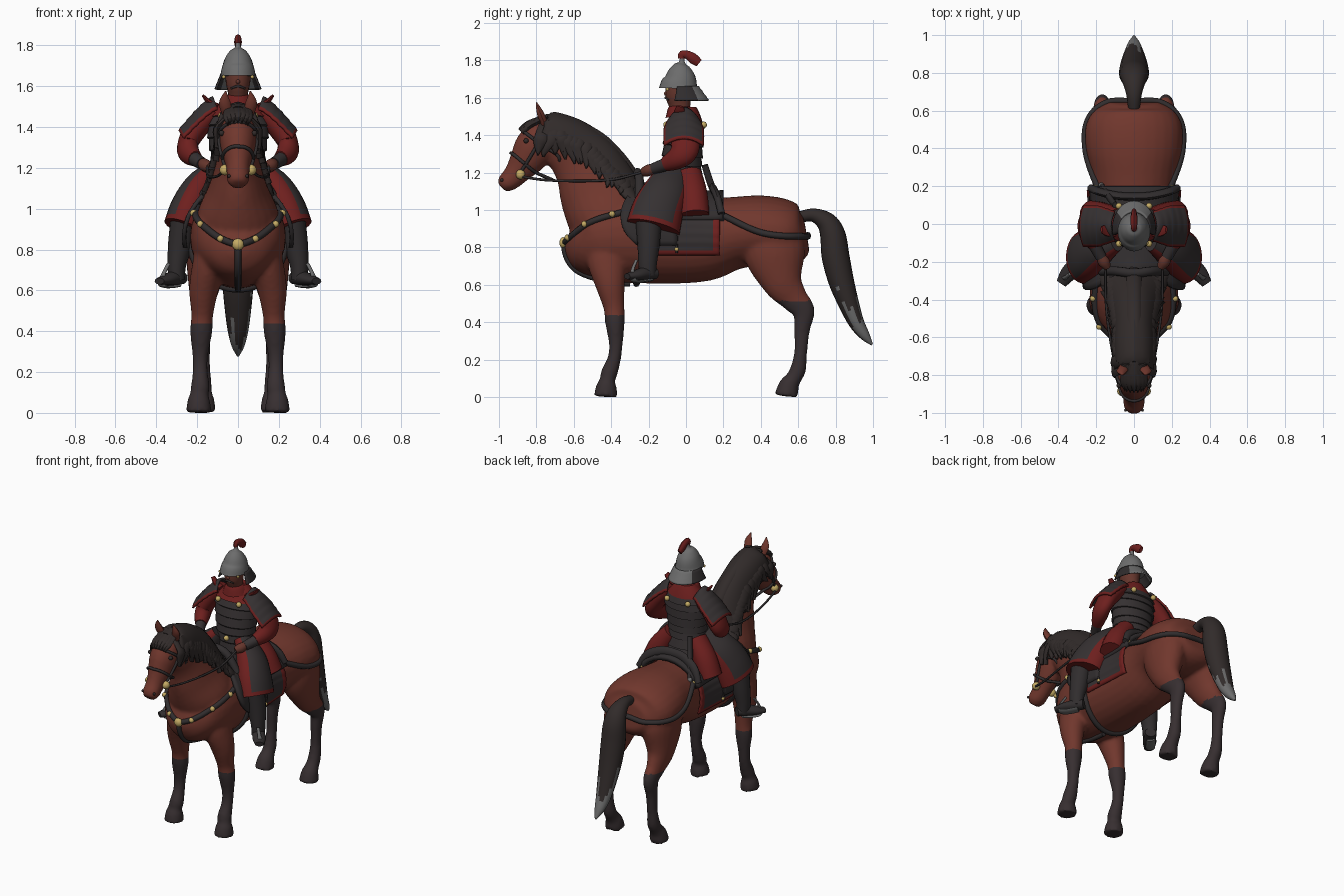
import bpy, bmesh, math, random
from mathutils import Vector as V
from mathutils.bvhtree import BVHTree

if "Cube" in bpy.data.objects:
    bpy.data.objects.remove(bpy.data.objects["Cube"])
random.seed(4)

def mat(name, *c):
    m = bpy.data.materials.new(name)
    m.diffuse_color = (*c, 1)
    m.use_nodes = True
    m.node_tree.nodes["Principled BSDF"].inputs["Base Color"].default_value = m.diffuse_color
    return m
COAT = mat("chestnut coat", .163, .038, .026)
POINTS = mat("dark legs", .038, .028, .030)
HAIR = mat("dark hair", .031, .024, .023)
LEATHER = mat("dark leather", .030, .026, .027)
ARMOUR = mat("dark armour", .036, .030, .031)
RED = mat("red cloth", .155, .014, .013)
STEEL = mat("grey steel", .15, .15, .15)
GOLD = mat("gold", .56, .41, .13)
SKIN = mat("skin", .130, .036, .025)
solid_v, solid_p = [], []          # horse parts, fused into one skin

def finish(name, verts, faces, mats, index, angle=50):
    bm = bmesh.new()
    vs = [bm.verts.new(v) for v in verts]
    for f, i in zip(faces, index):
        face = bm.faces.new([vs[k] for k in f])
        face.material_index, face.smooth = i, True
    bmesh.ops.recalc_face_normals(bm, faces=bm.faces)
    me = bpy.data.meshes.new(name)
    bm.to_mesh(me)
    bm.free()
    for m in mats:
        me.materials.append(m)
    me.set_sharp_from_angle(angle=math.radians(angle))
    ob = bpy.data.objects.new(name, me)
    bpy.context.collection.objects.link(ob)
    return ob

def smooth_path(rows, n):
    """Catmull-Rom through tuples of any length."""
    out = []
    for i in range(len(rows) - 1):
        a, b, c, d = (rows[max(0, min(len(rows) - 1, i + k))] for k in (-1, 0, 1, 2))
        for j in range(n):
            t = j / n
            out.append(tuple(.5 * (2*q + (r-p)*t + (2*p-5*q+4*r-s)*t*t + (3*q-p-3*r+s)*t**3)
                             for p, q, r, s in zip(a, b, c, d)))
    return out + [tuple(rows[-1])]

def loft(name, rings, mats, side=1, n=4, seg=16, rule=None, solid=False, angle=50):
    """Skin elliptical rings (x, y, z, side radius, other radius)."""
    mats = mats if isinstance(mats, list) else [mats]
    rings = smooth_path(rings, n)
    pts = [V(r[:3]) for r in rings]
    verts, faces, idx, u = [], [], [], None
    for i, r in enumerate(rings):
        t = (pts[min(i + 1, len(pts) - 1)] - pts[max(i - 1, 0)]).normalized()
        u = u or (V((1, 0, 0)) if abs(t.x) < .9 else V((0, 1, 0)))
        u = (u - t * u.dot(t)).normalized()
        w = t.cross(u)
        for k in range(seg):
            a = 2 * math.pi * k / seg
            p = pts[i] + u * max(r[3], .001) * math.cos(a) + w * max(r[4], .001) * math.sin(a)
            verts.append(V((p.x * side, p.y, max(p.z, 0))))
    for i in range(len(rings) - 1):
        for k in range(seg):
            f = [i*seg + k, i*seg + (k+1) % seg, (i+1)*seg + (k+1) % seg, (i+1)*seg + k]
            faces.append(f)
            c = sum((verts[q] for q in f), V()) / 4
            idx.append(rule(c, (i + .5) / (len(rings) - 1), k / seg) if rule else 0)
    last = (len(rings) - 1) * seg
    faces += [list(range(seg)), list(range(last, last + seg))]
    idx += [idx[0], idx[-1]]
    if solid:
        o = len(solid_v)
        solid_v.extend(verts)
        solid_p.extend([[o + q for q in f] for f in faces])
        return None
    return finish(name, verts, faces, mats, idx, angle)

def patch(name, fn, nu, nv, mats, rule=None, thick=.01):
    """Sheet from fn(u, v) with thickness."""
    verts = [fn(i / nu, j / nv) for j in range(nv + 1) for i in range(nu + 1)]
    w = nu + 1
    cells = [(i, j) for j in range(nv) for i in range(nu)]
    faces = [[j*w + i, j*w + i + 1, (j+1)*w + i + 1, (j+1)*w + i] for i, j in cells]
    idx = [rule((i + .5) / nu, (j + .5) / nv) if rule else 0 for i, j in cells]
    ob = finish(name, verts, faces, mats, idx, 30)
    m = ob.modifiers.new("thickness", 'SOLIDIFY')
    m.thickness, m.offset = thick, 0
    return ob

def ball(name, p, r, m, sy=1):
    loft(name, [(p[0], p[1], p[2] + r * math.sin(a), r * math.cos(a), r * sy * math.cos(a))
                for a in (-1.5, -.9, -.3, .3, .9, 1.5)], m, n=1, seg=10)

# ---- horse ----
loft("body", [(0, y, z, a, b) for y, z, a, b in [
    (-.63, .86, .04, .05), (-.6, .85, .12, .12), (-.54, .84, .185, .185), (-.45, .85, .225, .23),
    (-.3, .86, .235, .25), (-.1, .84, .225, .235), (.1, .845, .215, .225), (.25, .875, .225, .195),
    (.4, .89, .255, .188), (.52, .875, .255, .182), (.6, .865, .21, .15), (.645, .87, .13, .09)]],
    COAT, seg=28, solid=True)
loft("neck", [(0, y, z, a, b) for y, z, a, b in [
    (-.39, .9, .2, .215), (-.43, .99, .195, .215), (-.475, 1.1, .145, .205), (-.525, 1.21, .11, .18),
    (-.59, 1.295, .09, .155), (-.68, 1.375, .085, .125), (-.76, 1.44, .07, .08)]],
    COAT, seg=24, solid=True)
loft("head", [(0, y, z, a, b) for y, z, a, b in [
    (-.71, 1.425, .05, .05), (-.76, 1.385, .085, .105), (-.81, 1.33, .09, .11), (-.85, 1.27, .078, .095),
    (-.895, 1.21, .06, .072), (-.93, 1.17, .056, .06), (-.96, 1.145, .056, .053),
    (-.985, 1.12, .037, .034)]], COAT, seg=20, solid=True)
body_tree = BVHTree.FromPolygons(solid_v, solid_p)
for s, tag in ((1, "left"), (-1, "right")):
    loft("front_leg", [
        (.115, -.42, .85, .08, .12), (.145, -.42, .72, .08, .108), (.168, -.405, .6, .072, .08),
        (.175, -.385, .48, .054, .057), (.18, -.38, .4, .055, .053), (.185, -.375, .28, .039, .037),
        (.185, -.385, .2, .038, .037), (.185, -.41, .13, .046, .045), (.19, -.42, .09, .046, .041),
        (.192, -.425, .06, .056, .055), (.192, -.43, 0, .064, .065)], COAT, s, 8, solid=True)
    loft("hind_leg", [
        (.13, .46, .95, .1, .14), (.145, .475, .77, .108, .165), (.165, .515, .62, .078, .112),
        (.17, .575, .53, .052, .077), (.17, .628, .46, .043, .061), (.17, .62, .36, .035, .044),
        (.17, .613, .24, .034, .035), (.17, .6, .15, .04, .043), (.17, .575, .1, .043, .043),
        (.17, .55, .06, .055, .055), (.17, .535, 0, .063, .065)], COAT, s, 8, 20, solid=True)
    loft("horse_ear_" + tag, [(.05, -.755, 1.46, .025, .02), (.065, -.78, 1.52, .028, .018),
                              (.06, -.8, 1.575, .003, .003)], COAT, s, seg=8)
    ball("horse_eye_" + tag, (s * .08, -.855, 1.37), .014, HAIR)
    ball("nostril_" + tag, (s * .044, -.985, 1.16), .009, HAIR)
# fuse the parts into one smooth skin, dark below the knees and hocks
horse = finish("horse", solid_v, solid_p, [COAT, POINTS], [0] * len(solid_p))
m = horse.modifiers.new("fuse", 'REMESH')
m.mode, m.voxel_size, m.use_smooth_shade = 'VOXEL', .012, True
m = horse.modifiers.new("relax", 'SMOOTH')
m.factor, m.iterations = .5, 6
skin = bpy.data.meshes.new_from_object(horse.evaluated_get(bpy.context.evaluated_depsgraph_get()))
horse.modifiers.clear()
horse.data = skin
skin.materials.clear()
skin.materials.append(COAT)
skin.materials.append(POINTS)
for f in skin.polygons:
    f.use_smooth = True
    f.material_index = int(f.center.z < (.435 if f.center.y < 0 else .515))
tree = BVHTree.FromPolygons([v.co for v in skin.vertices], [tuple(f.vertices) for f in skin.polygons])

def snap(p, off, t=None):
    q = (t or tree).find_nearest(V(p))[0]
    return q + (V(p) - q).normalized() * off
def ray(origin, target, off):
    o, d = V(origin), (V(target) - V(origin)).normalized()
    q = body_tree.ray_cast(o, d)[0]
    return (q or V(target)) - d * off

# ---- mane, forelock and tail ----
crest = smooth_path([(-.79, 1.47), (-.7, 1.485), (-.58, 1.45), (-.46, 1.385), (-.37, 1.3),
                     (-.3, 1.21), (-.24, 1.11)], 4)
loft("mane_ridge", [(0, y, z, .045, .032) for y, z in crest], HAIR, n=1, seg=10)
def mane_sheet(u, v):
    y, z = crest[2 + round(u * 22)]
    a, d = 2 * v - 1, (.15 - .07 * u) * abs(2 * v - 1)
    return snap((.25 * a, y - .12 * d, z + .03 - d), .014, body_tree)
patch("mane_base", mane_sheet, 22, 14, [HAIR], thick=.02)
for i, (y, z) in enumerate(crest[2:]):
    for s in (-1, 1):
        drop = random.uniform(.18, .25) * (1 - .5 * i / 22)
        back = random.uniform(-.01, .03)
        path = [(0, y, z + .01)]
        path += [tuple(snap((s * .2, y + back * k - .12 * drop * k, z - drop * k), .014, body_tree))
                 for k in (.25, .6, 1)]
        loft("mane_lock", [(*p, .015, w) for p, w in zip(path, (.02, .036, .034, .004))], HAIR, n=3, seg=8)
for x in (-.085, -.06, -.03, 0, .03, .06, .085):
    pts = [(x * .5, -.74, 1.5)] + [tuple(snap((x, -.83 - k, 1.53 - k), .01)) for k in (0, .045, .085)]
    loft("forelock", [(*p, w, .014) for p, w in zip(pts, (.022, .028, .022, .003))], HAIR, n=3, seg=8)
streak = [random.uniform(.38, .6) for _ in range(20)]
loft("tail", [(0, y, z, a, b) for y, z, a, b in [
    (.6, .96, .03, .03), (.68, .972, .04, .036), (.75, .935, .06, .055), (.785, .865, .075, .068),
    (.8, .75, .08, .074), (.83, .62, .075, .068), (.87, .5, .064, .055), (.91, .4, .05, .042),
    (.955, .33, .032, .028), (.995, .28, .006, .006)]], [HAIR, STEEL], seg=20, n=6,
    rule=lambda c, v, a: int(c.z < streak[int(a * 20)] - (.08 if c.y < .9 - .5 * (c.z - .4) else 0)))

# ---- tack ----
def strap(name, pts, r=.014, mirror=False, fit=True, n=6, t=None):
    if mirror:
        pts = [(-x, y, z) for x, y, z in pts] + [p for p in pts[::-1] if p[0]]
    pts = [V(p) for p in smooth_path(pts, n)]
    if fit:
        pts = [snap(p, .005, t) for p in pts]
        for _ in range(3):
            pts = [pts[0]] + [(a + 2*b + c) / 4 for a, b, c in zip(pts, pts[1:], pts[2:])] + [pts[-1]]
    loft(name, [(*p, r, r) for p in pts], LEATHER, n=1, seg=8)
breast = [(.27, -.25, 1.06), (.26, -.4, 1.0), (.2, -.56, .93), (.1, -.67, .865), (0, -.7, .84)]
crupper = [(.26, .18, 1.02), (.31, .35, .89), (.31, .5, .855), (.22, .66, .86), (.1, .72, .87), (0, .73, .88)]
strap("breast_strap", breast, .017, True)
strap("crupper_strap", crupper, .017, True)
strap("chest_strap", [(0, -.7, .84), (0, -.68, .72), (0, -.55, .58), (0, -.3, .55)], .016)
strap("girth", [(.4, -.2, .9), (.35, -.22, .7), (.2, -.25, .55), (0, -.27, .5)], .018, True, t=body_tree)
ball("breast_boss", snap((0, -.72, .84), .014), .03, GOLD, .7)
up = V((0, -.79, .61))
for name, c in (("nose_band", (0, -.878, 1.232)), ("brow_band", (0, -.785, 1.36))):
    strap(name, [tuple(V(c) + .16 * (V((math.cos(a), 0, 0)) + up * math.sin(a)))
                 for a in [k * math.pi / 10 for k in range(21)]], .009, n=2)
for s in (-1, 1):
    for p in (breast[1], breast[2], breast[3], crupper[0]):
        ball("strap_stud", snap((s * p[0], p[1], p[2]), .016), .017, GOLD)
    strap("cheek_strap", [(s*.1, -.885, 1.19), (s*.14, -.82, 1.3), (s*.12, -.76, 1.42), (s*.05, -.72, 1.52)], .009)
    ball("bit_rosette", (s * .064, -.885, 1.19), .027, GOLD)
    strap("rein", [(s*.075, -.885, 1.18), (s*.1, -.75, 1.16), (s*.135, -.55, 1.155), (s*.15, -.38, 1.165),
                   (s*.15, -.21, 1.21)], .007, fit=False)
    # hanging saddle panels
    patch("saddle_blanket", lambda u, v: ray((s, -.17 + .35*u, 1.0 - .24*v), (0, -.17 + .35*u, 1.0 - .24*v),
          .022 + .006 * (v * 5 % 1)), 20, 20, [ARMOUR, RED],
          lambda u, v: int(u < .06 or u > .92 or v > .88), .014)
    strap("blanket_tie", [(s*.25, -.05, .86), (s*.25, -.05, .77)], .007, fit=False)
    ball("blanket_buckle", (s * .25, -.05, .79), .012, GOLD)
    def flap(u, v):
        y0 = -.25 - .1 * math.sin(math.pi * min(1, v * .8 + .1)) + .1 * max(0, v - .8)
        y, z = y0 + (-.05 - y0) * u, 1.12 - .31 * v
        return ray((s, y, z), (0, y, z), .03)
    patch("saddle_flap", flap, 10, 12, [LEATHER], thick=.02)
patch("saddle_seat", lambda u, v: ray((.8 * math.sin(2.4*u - 1.2), -.26 + .46*v, .86 + .8 * math.cos(2.4*u - 1.2)),
      (0, -.26 + .46*v, .86), .025), 20, 10, [LEATHER], thick=.03)
loft("saddle_cantle", [(-.23, .19, .98, .02, .02), (-.18, .17, 1.06, .03, .02), (-.09, .15, 1.105, .03, .02),
     (0, .145, 1.115, .03, .02), (.09, .15, 1.105, .03, .02), (.18, .17, 1.06, .03, .02), (.23, .19, .98, .02, .02)],
     LEATHER, seg=10)
loft("saddle_pommel", [(-.17, -.25, 1.06, .025, .025), (-.09, -.25, 1.17, .025, .025), (0, -.26, 1.2, .025, .025),
     (.09, -.25, 1.17, .025, .025), (.17, -.25, 1.06, .025, .025)], LEATHER, seg=10)
# short scabbard at the back of the waist
loft("scabbard", [(-.1, .1, 1.24, .014, .018), (-.13, .14, 1.12, .016, .02), (-.17, .2, 1.0, .014, .018)], LEATHER, seg=10)
ball("scabbard_tip", (-.172, .203, .995), .018, STEEL)

# ---- rider torso, head and helmet ----
waist = smooth_path([(-.01, 1.06, .15, .11), (-.02, 1.18, .122, .1), (-.02, 1.28, .132, .102),
                     (-.01, 1.4, .148, .1), (0, 1.48, .125, .088), (0, 1.55, .06, .055)], 2)
bands = []
for k, (y, z, a, b) in enumerate(waist):
    bands += [(0, y, z, a, b), (0, y, z + .004, a + .009, b + .009)] if k < 8 else [(0, y, z, a, b)]
loft("cuirass", bands, [ARMOUR, RED], n=1, seg=24, angle=30, rule=lambda c, v, a: int(c.z > 1.46))
loft("rider_head", [(0, -.03, 1.52, .045, .048), (0, -.035, 1.57, .05, .06), (0, -.042, 1.62, .06, .068),
                    (0, -.035, 1.7, .06, .068)], SKIN)
ball("nose", (0, -.108, 1.622), .011, SKIN)
loft("moustache", [(-.035, -.094, 1.588, .004, .004), (0, -.108, 1.6, .007, .007), (.035, -.094, 1.588, .004, .004)], HAIR, seg=8)
loft("scarf", [(0, -.025, 1.505, .085, .085), (0, -.03, 1.54, .066, .07), (0, -.03, 1.555, .05, .055)], RED)
loft("helmet", [(0, y, z, a, b) for y, z, a, b in [
    (-.037, 1.65, .087, .108), (-.036, 1.668, .084, .1), (-.03, 1.70, .076, .086), (-.028, 1.74, .062, .068),
    (-.025, 1.772, .04, .042), (-.022, 1.79, .015, .016), (-.02, 1.825, .012, .012)]], STEEL, seg=24)
loft("plume", [(0, -.025, 1.81, .014, .018), (0, -.02, 1.832, .016, .02), (0, .01, 1.828, .018, .023),
               (0, .04, 1.808, .018, .028), (0, .07, 1.785, .012, .022)], RED, seg=8)
def neck_guard(u, v):
    a = -.25 + u * (math.pi + .5)
    return V(((.082 + .03*v) * math.cos(a), -.025 + (.09 + .055*v) * math.sin(a), 1.66 - .075*v - .008 * (v*3 % 1)))
patch("neck_guard", neck_guard, 24, 6, [LEATHER, STEEL], lambda u, v: int(.24 < u < .76), .01)
ball("belt_buckle", (0, -.128, 1.21), .018, GOLD)

# ---- rider limbs and limb armour ----
edge = lambda u, v: int(u < .06 or u > .94 or v > .92)
for s, tag in ((1, "left"), (-1, "right")):
    for y in (-.105, .095):
        ball("cuirass_button", (s * .08, y, 1.455), .018, GOLD)
    ball("helmet_stud", (s * .07, -.1, 1.645), .009, GOLD)
    loft("sleeve_" + tag, [(.12, 0, 1.48, .05, .06), (.2, 0, 1.4, .058, .072), (.245, -.01, 1.32, .05, .078),
         (.24, -.05, 1.275, .05, .06), (.21, -.11, 1.245, .036, .04)], RED, s)
    loft("bracer_" + tag, [(.222, -.09, 1.25, .034, .037), (.175, -.175, 1.22, .03, .03)], ARMOUR, s)
    loft("hand_" + tag, [(.18, -.165, 1.225, .022, .024), (.16, -.2, 1.212, .032, .032),
                         (.14, -.23, 1.2, .02, .024)], SKIN, s, seg=10)
    def plate(u, v):
        k = 2 * u - 1
        return V((s * (.12 + .165*v - .02 * k * k + .007 * (v*5 % 1)), -.012 + k * (.075 + .03 * min(1, 2 * v)),
                  1.545 - .165 * v**1.25 - .06 * k * k * (1 - .4 * v)))
    patch("shoulder_plate_" + tag, plate, 18, 15, [ARMOUR, RED], edge, .014)
    loft("shoulder_wing_" + tag, [(.1, -.04, 1.5, .015, .03), (.145, -.035, 1.525, .012, .03),
                                  (.172, -.03, 1.555, .006, .02)], RED, s, seg=10)
    loft("thigh_guard_" + tag, [(.09, -.06, 1.2, .05, .09), (.175, -.105, 1.1, .088, .12),
         (.23, -.15, 1.0, .1, .138), (.265, -.175, .905, .1, .145)], [ARMOUR, RED], s, 6, 28,
         rule=lambda c, v, a: int(v > .88 or .16 < a < .3 or .66 < a < .86), angle=35)
    loft("skirt_" + tag, [(.09, .01, 1.19, .06, .075), (.17, .035, 1.08, .075, .08),
                          (.225, .045, .97, .07, .08)], RED, s)
    loft("boot_shaft_" + tag, [(.27, -.2, .95, .06, .07), (.285, -.2, .82, .058, .06), (.3, -.205, .72, .045, .05),
                               (.3, -.205, .65, .04, .045)], LEATHER, s)
    loft("boot_foot_" + tag, [(.275, -.165, .66, .035, .03), (.31, -.215, .66, .04, .036),
                              (.35, -.265, .652, .042, .028), (.385, -.315, .645, .028, .016)], LEATHER, s)
    loft("stirrup_" + tag, [(.3, -.19, .625, .03, .008), (.345, -.25, .618, .03, .008), (.375, -.285, .63, .025, .008),
                            (.365, -.285, .68, .012, .008), (.34, -.265, .73, .01, .008)], STEEL, s, seg=8)
